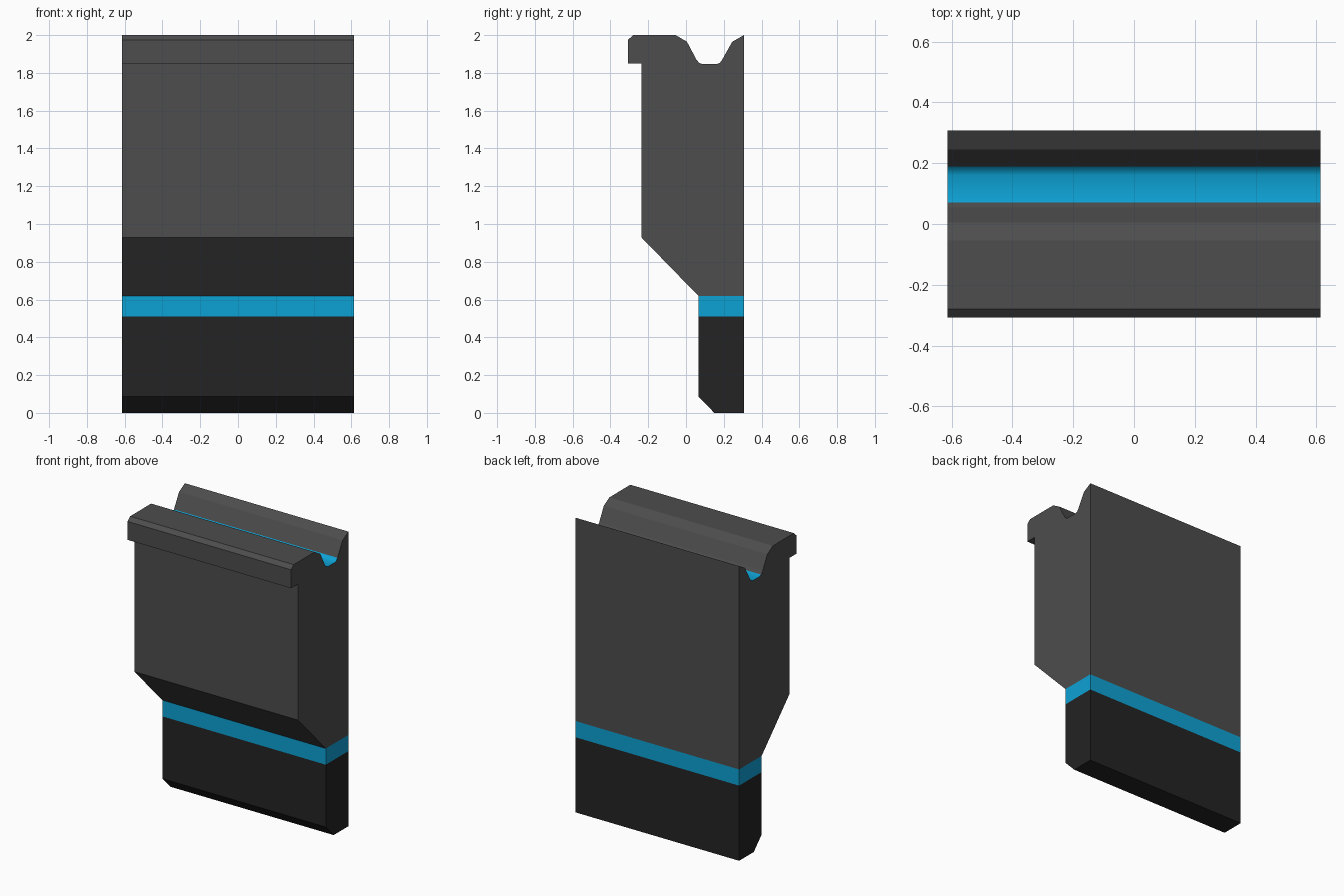
import bpy, bmesh

if "Cube" in bpy.data.objects:
    bpy.data.objects.remove(bpy.data.objects["Cube"])

HALF = 0.614  # half width along x


def material(name, rgb):
    m = bpy.data.materials.new(name)
    m.diffuse_color = (*rgb, 1)
    m.use_nodes = True
    m.node_tree.nodes["Principled BSDF"].inputs["Base Color"].default_value = m.diffuse_color
    return m


grey = material("dark grey", (0.074, 0.074, 0.074))
black = material("near black", (0.017, 0.017, 0.017))
blue = material("bright blue", (0.004, 0.36, 0.66))


def extrude_profile(name, pts, mats, groove=()):
    """Extrude a closed (y, z) outline along x; groove lists edges given the second material."""
    bm = bmesh.new()
    left = [bm.verts.new((-HALF, y, z)) for y, z in pts]
    right = [bm.verts.new((HALF, y, z)) for y, z in pts]
    n = len(pts)
    for i in range(n):
        j = (i + 1) % n
        f = bm.faces.new((left[i], left[j], right[j], right[i]))
        if i in groove:
            f.material_index = 1
            f.smooth = True
    caps = [bm.faces.new(left), bm.faces.new(right)]
    bmesh.ops.recalc_face_normals(bm, faces=bm.faces)
    bmesh.ops.triangulate(bm, faces=caps)
    me = bpy.data.meshes.new(name)
    bm.to_mesh(me)
    bm.free()
    for m in mats:
        me.materials.append(m)
    ob = bpy.data.objects.new(name, me)
    bpy.context.collection.objects.link(ob)
    return ob


# Upper body with lip, sloped underside and blue-floored top groove
extrude_profile("upper_body", [
    (0.307, 0.62), (0.307, 2.0), (0.245, 1.965), (0.19, 1.867),
    (0.178, 1.852), (0.16, 1.846), (0.088, 1.846), (0.07, 1.852),
    (0.054, 1.872), (0.005, 1.965), (-0.055, 2.0), (-0.28, 2.0),
    (-0.307, 1.975), (-0.307, 1.85), (-0.235, 1.85), (-0.235, 0.928),
    (0.065, 0.62)], [grey, blue], groove=(3, 4, 5, 6))

# Coloured band between body and foot
extrude_profile("blue_band", [
    (0.307, 0.51), (0.307, 0.62), (0.065, 0.62), (0.065, 0.51)], [blue])

# Lower foot with chamfered front edge
extrude_profile("lower_foot", [
    (0.307, 0.0), (0.307, 0.51), (0.065, 0.51), (0.065, 0.087), (0.15, 0.0)], [black])
